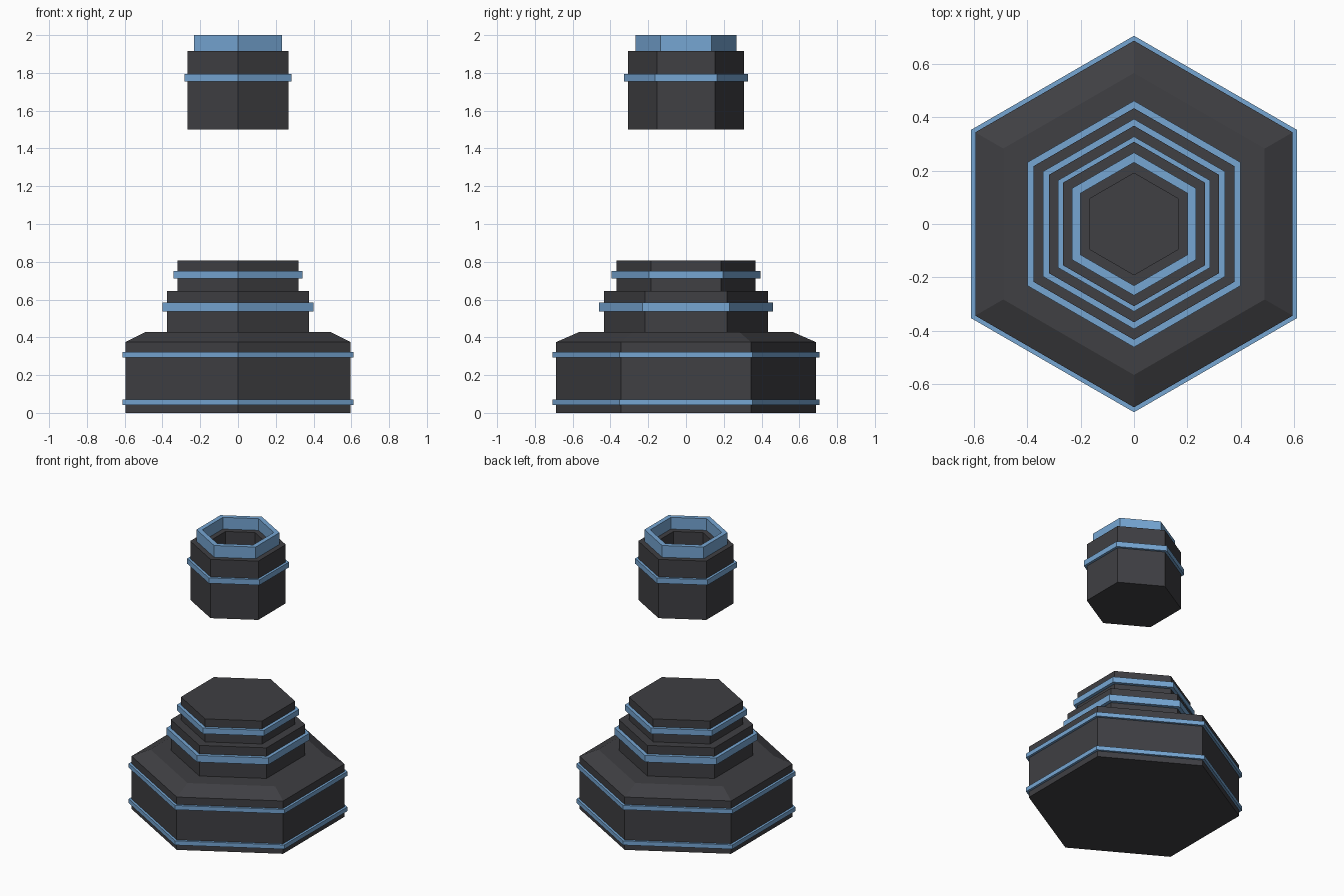
import bpy, bmesh
from math import sin, cos, pi

if "Cube" in bpy.data.objects:
    bpy.data.objects.remove(bpy.data.objects["Cube"])

SIDES = 6


def material(name, rgb):
    m = bpy.data.materials.new(name)
    m.diffuse_color = (*rgb, 1)
    m.use_nodes = True
    m.node_tree.nodes["Principled BSDF"].inputs["Base Color"].default_value = m.diffuse_color
    return m


DARK = material("dark_metal", (0.05, 0.05, 0.056))
BLUE = material("blue_trim", (0.18, 0.38, 0.65))


def hex_part(name, profile, mat, ring=False):
    """Sweep (flat-to-centre distance, z) points around six sides; points at +-y.
    ring=True closes the profile into a hollow band, otherwise both ends are capped."""
    bm = bmesh.new()
    loops = []
    for a, z in profile:
        r = a / cos(pi / SIDES)
        loops.append([bm.verts.new((r * sin(i * 2 * pi / SIDES), r * cos(i * 2 * pi / SIDES), z))
                      for i in range(SIDES)])
    pairs = list(zip(loops, loops[1:]))
    if ring:
        pairs.append((loops[-1], loops[0]))
    else:
        bm.faces.new(loops[0])
        bm.faces.new(loops[-1])
    for lo, hi in pairs:
        for i in range(SIDES):
            j = (i + 1) % SIDES
            bm.faces.new((lo[i], lo[j], hi[j], hi[i]))
    bmesh.ops.recalc_face_normals(bm, faces=bm.faces)
    me = bpy.data.meshes.new(name)
    bm.to_mesh(me)
    bm.free()
    me.materials.append(mat)
    ob = bpy.data.objects.new(name, me)
    bpy.context.collection.objects.link(ob)
    return ob


def band(name, inner, outer, z0, z1):
    return hex_part(name, [(inner, z0), (outer, z0), (outer, z1), (inner, z1)], BLUE, ring=True)


# Stepped pedestal: wide bevelled base and two tiers
hex_part("pedestal", [(0.595, 0), (0.595, 0.375), (0.49, 0.428), (0.376, 0.428), (0.376, 0.645),
                      (0.319, 0.645), (0.319, 0.808)], DARK)

# Floating cup with a recess in its top
hex_part("floating_cup", [(0.267, 1.5), (0.267, 1.917), (0.165, 1.917), (0.165, 1.6)], DARK)

# Raised rim of the cup
band("cup_rim", 0.20, 0.232, 1.917, 2.0)

# Blue trim bands
for name, inner, outer, z0, z1 in [
    ("base_lower_band", 0.595, 0.611, 0.041, 0.071),
    ("base_upper_band", 0.595, 0.611, 0.292, 0.322),
    ("middle_tier_band", 0.376, 0.400, 0.537, 0.585),
    ("top_tier_band", 0.319, 0.341, 0.712, 0.752),
    ("cup_band", 0.267, 0.284, 1.755, 1.793),
]:
    band(name, inner, outer, z0, z1)
